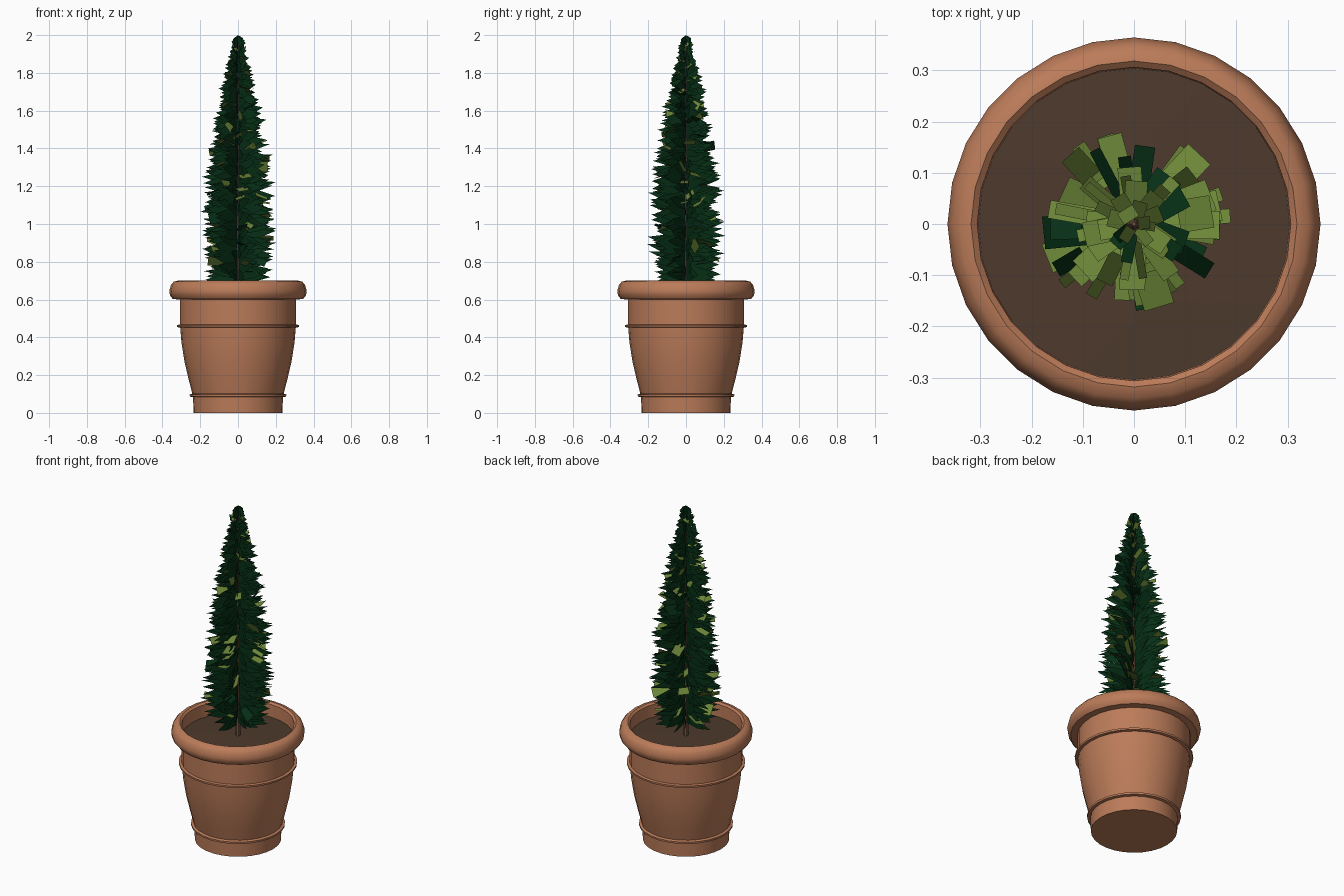
import bpy, math, random
from mathutils import Vector

if "Cube" in bpy.data.objects:
    bpy.data.objects.remove(bpy.data.objects["Cube"])

random.seed(7)


def material(name, rgb):
    m = bpy.data.materials.new(name)
    m.diffuse_color = (*rgb, 1)
    m.use_nodes = True
    m.node_tree.nodes["Principled BSDF"].inputs["Base Color"].default_value = m.diffuse_color
    return m


TERRACOTTA = material("terracotta", (0.50, 0.20, 0.10))
SOIL = material("soil brown", (0.075, 0.042, 0.026))
BARK = material("bark", (0.20, 0.10, 0.055))
DARK = material("dark green", (0.002, 0.030, 0.008))
OLIVE = material("olive green", (0.15, 0.24, 0.04))


def mesh_object(name, verts, faces, mats):
    me = bpy.data.meshes.new(name)
    me.from_pydata(verts, [], faces)
    for m in mats:
        me.materials.append(m)
    ob = bpy.data.objects.new(name, me)
    bpy.context.collection.objects.link(ob)
    return ob


def lathe(name, profile, sides, mat, cap_start=False, cap_end=False):
    verts, faces = [], []
    for r, z in profile:
        for i in range(sides):
            a = math.tau * i / sides
            verts.append((r * math.cos(a), r * math.sin(a), z))
    for k in range(len(profile) - 1):
        for i in range(sides):
            j = (i + 1) % sides
            faces.append((k * sides + i, k * sides + j,
                          (k + 1) * sides + j, (k + 1) * sides + i))
    if cap_start:
        faces.append(tuple(reversed(range(sides))))
    if cap_end:
        base = (len(profile) - 1) * sides
        faces.append(tuple(range(base, base + sides)))
    ob = mesh_object(name, verts, faces, [mat])
    bpy.context.view_layer.objects.active = ob
    ob.select_set(True)
    bpy.ops.object.shade_smooth_by_angle(angle=math.radians(40))
    ob.select_set(False)
    return ob


# pot: foot, two raised bands, curved body and rolled rim
lathe("pot", [
    (0.235, 0), (0.238, 0.083), (0.255, 0.086), (0.256, 0.097), (0.242, 0.102),
    (0.262, 0.18), (0.283, 0.27), (0.299, 0.37), (0.306, 0.452),
    (0.322, 0.454), (0.323, 0.465), (0.308, 0.468), (0.308, 0.60),
    (0.345, 0.603), (0.360, 0.622), (0.364, 0.645), (0.355, 0.678),
    (0.340, 0.695), (0.318, 0.70), (0.306, 0.69), (0.304, 0.61)],
    28, TERRACOTTA, cap_start=True)

# soil and trunk
lathe("soil", [(0.306, 0.615), (0.02, 0.622)], 28, SOIL, cap_end=True)
lathe("trunk", [(0.013, 0.60), (0.010, 1.2), (0.004, 1.95)], 8, BARK, cap_end=True)

# outline of the foliage: (height, radius)
OUTLINE = [(0.68, 0.165), (0.85, 0.20), (1.05, 0.195), (1.25, 0.19), (1.45, 0.155),
           (1.6, 0.13), (1.75, 0.095), (1.9, 0.05), (2.0, 0.03)]


def radius(z):
    for (z0, r0), (z1, r1) in zip(OUTLINE, OUTLINE[1:]):
        if z <= z1:
            return r0 + (r1 - r0) * max(0, z - z0) / (z1 - z0)
    return OUTLINE[-1][1]


def clamp(v):
    return (v.x, v.y, min(2.0, max(0.67, v.z)))


# upright blades radiating from the trunk
verts, faces = [], []
COUNT = 620
for i in range(COUNT):
    z = 0.71 + 1.26 * (i + random.random()) / COUNT
    a = i * 2.39996 + random.uniform(-0.3, 0.3)
    out = Vector((math.cos(a), math.sin(a), 0))
    r = radius(z) * random.uniform(0.78, 1.06)
    h = random.uniform(0.018, 0.034) * (0.6 + 2 * radius(z))
    rise = r * random.uniform(-0.15, 0.25)
    b = len(verts)
    for d, dz in ((0.0, -h), (0.6 * r, rise * 0.6 - h * 0.8), (r, rise),
                  (0.6 * r, rise * 0.6 + h * 0.8), (0.0, h)):
        verts.append(clamp(out * d + Vector((0, 0, z + dz))))
    faces.append((b, b + 1, b + 2, b + 3, b + 4))
# small upright tip
for i in range(4):
    a = math.pi * i / 4
    out = Vector((math.cos(a), math.sin(a), 0))
    b = len(verts)
    for d, z in ((-0.03, 1.93), (0.03, 1.93), (0.026, 1.985), (0.0, 2.0), (-0.026, 1.98)):
        verts.append(clamp(out * d + Vector((0, 0, z))))
    faces.append((b, b + 1, b + 2, b + 3, b + 4))
mesh_object("foliage_blades", verts, faces, [DARK])

# broader tilted leaves scattered over the cone, mostly olive
verts, faces, slots = [], [], []
LEAVES = 85
for i in range(LEAVES):
    z = 0.74 + 1.22 * (i + random.random()) / LEAVES
    a = i * 2.39996 + random.uniform(-0.5, 0.5)
    out = Vector((math.cos(a), math.sin(a), 0))
    side = Vector((-out.y, out.x, 0))
    tilt = random.uniform(-1.2, 1.2)
    cross = side * math.cos(tilt) + Vector((0, 0, math.sin(tilt)))
    r = radius(z) * random.uniform(0.75, 0.97)
    length = min(r * 0.75, random.uniform(0.06, 0.11))
    w = random.uniform(0.018, 0.036) * (0.5 + 2.5 * radius(z))
    rise = Vector((0, 0, random.uniform(-0.03, 0.04)))
    c = Vector((0, 0, z))
    b = len(verts)
    for p in (c + out * (r - length) - cross * w, c + out * r + rise - cross * w,
              c + out * r + rise + cross * w, c + out * (r - length) + cross * w):
        verts.append(clamp(p))
    faces.append((b, b + 1, b + 2, b + 3))
    slots.append(1 if i % 5 == 0 else 0)
leaves = mesh_object("foliage_leaves", verts, faces, [OLIVE, DARK])
for poly, s in zip(leaves.data.polygons, slots):
    poly.material_index = s
